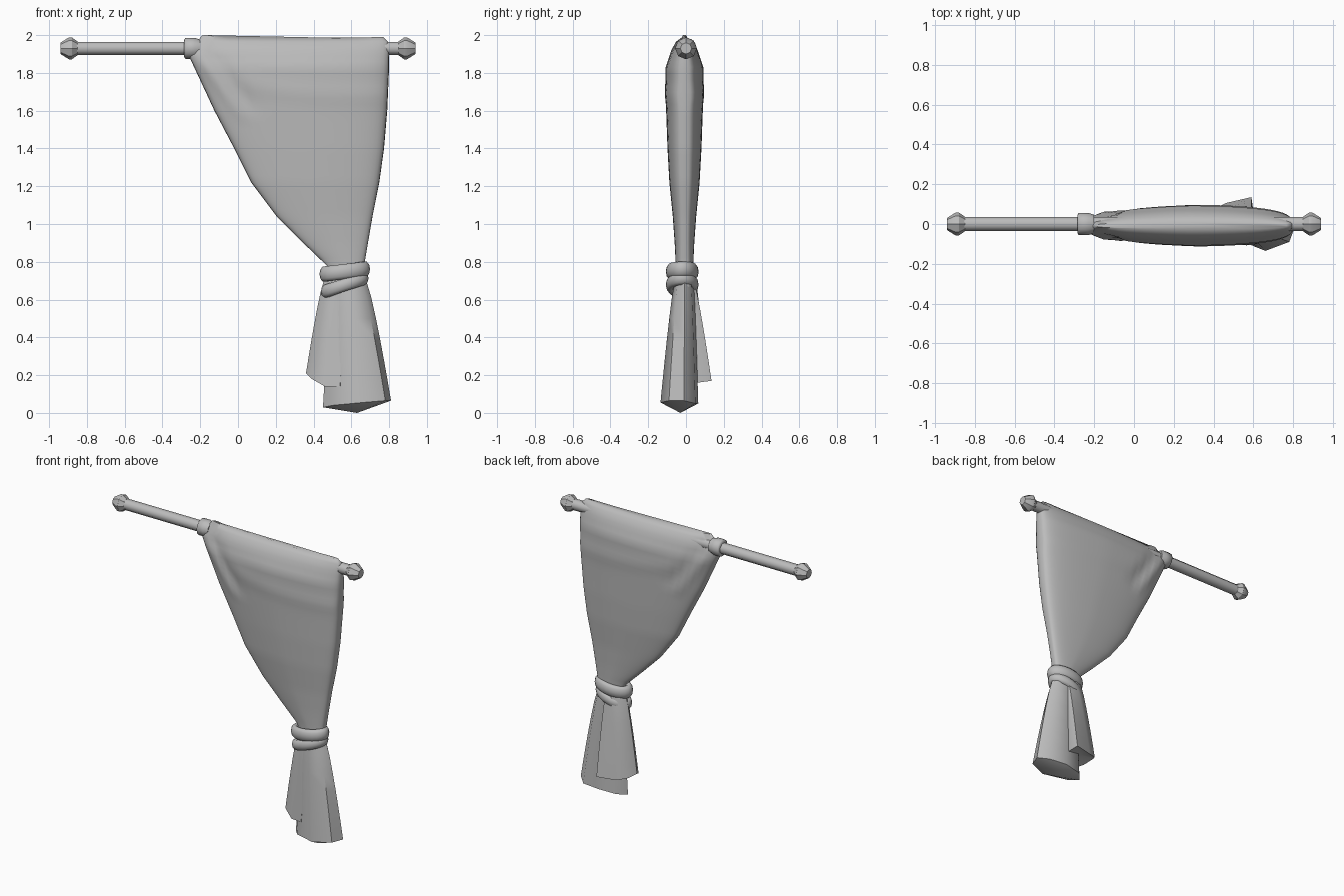
import bpy, bmesh, math
from math import sin, cos, pi, exp
from mathutils import Vector

cube = bpy.data.objects.get("Cube")
if cube:
    bpy.data.objects.remove(cube, do_unlink=True)

grey = bpy.data.materials.new("plain_grey")
grey.use_nodes = True
grey.diffuse_color = (0.5, 0.5, 0.5, 1)
grey.node_tree.nodes["Principled BSDF"].inputs["Base Color"].default_value = (0.5, 0.5, 0.5, 1)


def loft(name, rings, closed=False, tip=None, angle=40):
    """Skin equal rings of points; close into a loop, or cap both ends."""
    bm = bmesh.new()
    rows = [[bm.verts.new(p) for p in ring] for ring in rings]
    n = len(rows[0])
    pairs = list(zip(rows, rows[1:]))
    if closed:
        pairs.append((rows[-1], rows[0]))
    for a, b in pairs:
        for i in range(n):
            j = (i + 1) % n
            bm.faces.new((a[i], a[j], b[j], b[i]))
    if not closed:
        bm.faces.new(rows[0])
        if tip:
            t = bm.verts.new(tip)
            for i in range(n):
                bm.faces.new((rows[-1][i], rows[-1][(i + 1) % n], t))
        else:
            bm.faces.new(rows[-1])
    bmesh.ops.recalc_face_normals(bm, faces=bm.faces)
    mesh = bpy.data.meshes.new(name)
    bm.to_mesh(mesh)
    bm.free()
    mesh.materials.append(grey)
    obj = bpy.data.objects.new(name, mesh)
    bpy.context.collection.objects.link(obj)
    bpy.ops.object.select_all(action='DESELECT')
    obj.select_set(True)
    bpy.context.view_layer.objects.active = obj
    bpy.ops.object.shade_smooth_by_angle(angle=math.radians(angle))
    return obj


def turned(name, profile, sides=8, phase=0.0, angle=30):
    """Turn (x, radius) steps around the rod axis."""
    loft(name, [[(x, r * cos(phase + 2 * pi * i / sides), 1.93 + r * sin(phase + 2 * pi * i / sides))
                 for i in range(sides)] for x, r in profile], angle=angle)


# Rod, end knobs and the gathered cuff
turned("rod", [(-0.88, 0.037), (0.88, 0.037)], phase=pi / 8, angle=50)
for side, s in (("right", -1), ("left", 1)):
    turned(side + "_finial", [(s * 0.85, 0.037), (s * 0.88, 0.058), (s * 0.895, 0.058), (s * 0.94, 0.03)])
turned("cuff", [(-0.285, 0.045), (-0.278, 0.056), (-0.23, 0.056), (-0.2, 0.046)], sides=12, angle=60)

# Upper drape: height, left edge, right edge, half depth
KEYS = [(1.985, -0.19, 0.77, 0.018), (1.965, -0.215, 0.795, 0.045), (1.92, -0.275, 0.8, 0.07),
        (1.83, -0.232, 0.8, 0.1), (1.6, -0.125, 0.79, 0.097), (1.4, -0.02, 0.773, 0.09),
        (1.22, 0.07, 0.748, 0.08), (1.04, 0.205, 0.712, 0.062), (0.9, 0.345, 0.688, 0.052),
        (0.78, 0.47, 0.668, 0.046), (0.66, 0.48, 0.675, 0.046)]


def crease(x, z):
    """Raised fold running down from the cuff, with a hollow beside it."""
    a, b = Vector((-0.2, 1.94)), Vector((0.07, 1.56))
    d = b - a
    rel = Vector((x, z)) - a
    along = rel.dot(d) / d.length_squared
    off = rel.cross(d) / d.length
    fade = max(0.0, sin(pi * min(max(along, 0), 1))) ** 0.6
    return fade * (0.012 * exp(-((off - 0.03) / 0.03) ** 2) - 0.016 * exp(-((off + 0.025) / 0.03) ** 2))


def swag(x, z):
    """Soft sagging fold below the rod."""
    line = 1.68 + 0.22 * exp(-(x + 0.2) / 0.2)
    return 0.006 * exp(-((z - line) / 0.05) ** 2) * max(0, min(1, (x + 0.2) * 4))


def drape_ring(z, xl, xr, hy, n=56):
    ring = []
    for i in range(n):
        t = 2 * pi * i / n
        u = 0.5 + 0.5 * cos(t)
        x = xl + (xr - xl) * u
        s = sin(t)
        y = hy * abs(s) ** 0.6 * (0.85 + 0.15 * min(1, u * 2))
        if abs(s) > 0.1 and z < 1.95:
            y += crease(x, z) + swag(x, z)
        ring.append((x, -0.008 + math.copysign(y, s), z))
    return ring


rings = []
for a, b in zip(KEYS, KEYS[1:]):
    steps = max(1, round((a[0] - b[0]) / 0.035))
    for k in range(steps):
        rings.append(drape_ring(*[p + (q - p) * k / steps for p, q in zip(a, b)]))
rings.append(drape_ring(*KEYS[-1]))
# top edge is slightly uneven, peaking beside the cuff
rings[0] = [(x, y, z + 0.015 * exp(-((x + 0.17) / 0.06) ** 2) + 0.005 * exp(-((x - 0.74) / 0.06) ** 2))
            for x, y, z in rings[0]]
loft("curtain_drape", rings, angle=60)


# Tails flaring from the waist to an uneven hem
def tail(name, centre, hx, hy, hem, tip, steps=6):
    n = len(hem)
    waist = [Vector((centre[0] + hx * cos(2 * pi * i / n), centre[1] + hy * sin(2 * pi * i / n), 0.72))
             for i in range(n)]
    rows = []
    for k in range(steps + 1):
        s = k / steps
        row = []
        for w, h in zip(waist, hem):
            p = w.lerp(Vector(h), s ** 0.8)
            p.z = w.z + (h[2] - w.z) * s
            row.append(p)
        rows.append(row)
    loft(name, rows, tip=tip, angle=45)


tail("curtain_tail", (0.585, -0.008), 0.088, 0.048,
     [(0.81, -0.01, 0.065), (0.75, 0.05, 0.05), (0.62, 0.065, 0.05), (0.5, 0.045, 0.04),
      (0.45, -0.01, 0.03), (0.5, -0.07, 0.04), (0.66, -0.135, 0.055), (0.78, -0.09, 0.065)],
     (0.63, -0.03, 0))
tail("curtain_back_fold", (0.535, 0.0), 0.075, 0.05,
     [(0.6, 0.06, 0.16), (0.59, 0.135, 0.17), (0.46, 0.105, 0.17), (0.39, 0.07, 0.19),
      (0.36, 0.02, 0.21), (0.39, -0.04, 0.18), (0.46, -0.075, 0.14), (0.54, -0.085, 0.14)],
     (0.48, 0.03, 0.19))


# Tie wrapped twice around the waist
def tie(name, cx, z, tilt, hx, hy, half_height):
    rows = []
    for i in range(24):
        t = 2 * pi * i / 24
        rows.append([(cx + (hx + 0.026 * cos(v)) * cos(t), -0.02 + (hy + 0.024 * cos(v)) * sin(t),
                      z + tilt * cos(t) + half_height * sin(v))
                     for v in (2 * pi * j / 10 for j in range(10))])
    loft(name, rows, closed=True, angle=70)


tie("upper_tie", 0.565, 0.748, 0.013, 0.108, 0.063, 0.042)
tie("lower_tie", 0.565, 0.678, 0.034, 0.1, 0.063, 0.036)
